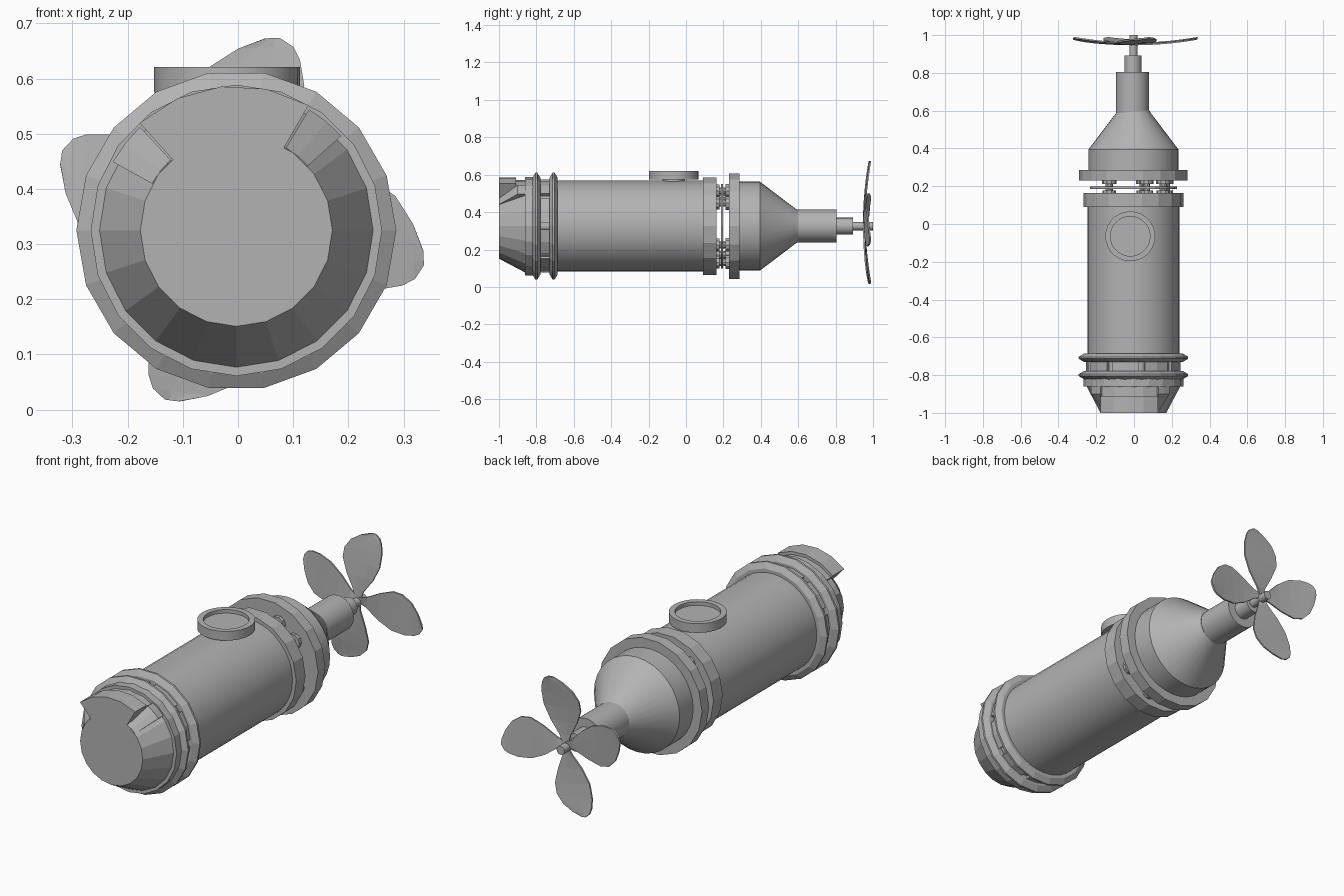
import bpy, bmesh
from math import sin, cos, radians, pi
from mathutils import Matrix, Vector

if "Cube" in bpy.data.objects:
    bpy.data.objects.remove(bpy.data.objects["Cube"])

CX, CZ = -0.003, 0.325          # long axis of the hull

grey = bpy.data.materials.new("dark_grey")
grey.diffuse_color = (.45, .45, .45, 1)
grey.use_nodes = True
grey.node_tree.nodes["Principled BSDF"].inputs["Base Color"].default_value = grey.diffuse_color


def finish(name, bm, smooth=None):
    bmesh.ops.recalc_face_normals(bm, faces=bm.faces)
    me = bpy.data.meshes.new(name)
    bm.to_mesh(me)
    bm.free()
    me.materials.append(grey)
    ob = bpy.data.objects.new(name, me)
    bpy.context.collection.objects.link(ob)
    if smooth:
        bpy.ops.object.select_all(action='DESELECT')
        ob.select_set(True)
        bpy.context.view_layer.objects.active = ob
        bpy.ops.object.shade_smooth_by_angle(angle=radians(smooth))
    return ob


def loft(bm, loops):
    """Skin equal-length point loops and cap both ends."""
    rows = [[bm.verts.new(p) for p in lp] for lp in loops]
    n = len(rows[0])
    for a, b in zip(rows, rows[1:]):
        for i in range(n):
            j = (i + 1) % n
            bm.faces.new((a[i], a[j], b[j], b[i]))
    bm.faces.new(rows[0])
    bm.faces.new(rows[-1])


def lathe(name, prof, n=18, x=CX, z=CZ, smooth=None):
    """Turned part along y; prof is (y, radius) pairs."""
    bm = bmesh.new()
    loft(bm, [[(x + r * cos(2 * pi * i / n), y, z + r * sin(2 * pi * i / n))
               for i in range(n)] for y, r in prof])
    return finish(name, bm, smooth)


def sector(name, a0, a1, sections, steps=4):
    """Curved wedge along y; sections are (y, inner radius, outer radius)."""
    ang = [radians(a0 + (a1 - a0) * i / steps) for i in range(steps + 1)]
    bm = bmesh.new()
    loft(bm, [[(CX + r * cos(a), y, CZ + r * sin(a))
               for r, seq in ((ro, ang), (ri, ang[::-1])) for a in seq]
              for y, ri, ro in sections])
    return finish(name, bm)


# Nose: tapered front, raised visor and side panels
lathe("nose", [(-1, .174), (-.86, .248), (-.86, .264), (-.80, .264)], 20)
sector("nose_visor", 60, 132, [(-1, .10, .262), (-.91, .10, .262),
                               (-.91, .10, .247), (-.85, .10, .247)])
for i, (a0, a1) in enumerate(((42, 59), (133, 151))):
    sector(f"nose_side_panel_{i}", a0, a1,
           [(-.998, .12, .175), (-.90, .12, .256), (-.85, .12, .256)], 2)

# Front collar: bevelled rings with spaced pads between
for i, y in enumerate((-.80, -.708)):
    lathe(f"collar_ring_{i}", [(y - .022, .262), (y - .005, .29),
                               (y + .005, .29), (y + .022, .262)])
lathe("collar_core", [(-.82, .235), (-.68, .235)])
for i in range(9):
    sector(f"collar_pad_{i}", i * 40 + 4, i * 40 + 36,
           [(-.785, .22, .25), (-.725, .22, .25)], 2)

# Main hull and its rear flange
lathe("hull", [(-.72, .243), (.10, .243)], 40, smooth=30)
lathe("hull_flange", [(.09, .264), (.163, .264)])

# Open coupling: thin disc and studs
lathe("coupling_disc", [(.186, .23), (.199, .23)])
for i, a in enumerate((130, 70, 38, -30, -75, -130)):
    x, z = CX + .2 * cos(radians(a)), CZ + .2 * sin(radians(a))
    lathe(f"stud_{i}", [(.155, .036), (.178, .036), (.178, .02), (.212, .02),
                        (.212, .038), (.235, .038)], 10, x, z)

# Tail: flange, cone and stepped shaft
lathe("tail_flange", [(.23, .287), (.287, .287)])
lathe("tail_cone", [(.28, .238), (.395, .238), (.59, .09), (.60, .085)], 32, smooth=25)
lathe("tail_tube", [(.57, .088), (.805, .088)], 24, x=-.008, smooth=30)
lathe("shaft_step", [(.79, .045), (.893, .045)], 20, x=-.006, smooth=30)
lathe("propeller_shaft", [(.88, .022), (1.0, .022)], 12, smooth=35)

# Propeller: four swept blades given as left and right edge points
blade = [((-.012, .0), (.012, .0)), ((-.025, .05), (.03, .045)),
         ((-.062, .12), (.078, .11)), ((-.088, .19), (.112, .18)),
         ((-.082, .24), (.12, .25)), ((-.05, .285), (.112, .297)),
         ((0, .317), (.10, .32)), ((.05, .336), (.075, .336))]
for k, (turn, size) in enumerate(((0, 1), (0, 1), (10, 1), (10, 1))):
    bm = bmesh.new()
    rot = Matrix.Rotation(k * pi / 2 + radians(turn), 4, 'Y')
    rows = []
    for lo, hi in blade:
        row = []
        for t in (0, .33, .67, 1):
            x = lo[0] + (hi[0] - lo[0]) * t
            z = lo[1] + (hi[1] - lo[1]) * t
            y = .953 + .03 * (z / .335) ** 2 + .006 * (t - .5)
            row.append(bm.verts.new(rot @ Vector((x * size, y, z * size))
                                    + Vector((0, 0, .337))))
        rows.append(row)
    for a, b in zip(rows, rows[1:]):
        for i in range(3):
            bm.faces.new((a[i], a[i + 1], b[i + 1], b[i]))
    ob = finish(f"propeller_blade_{k}", bm)
    mod = ob.modifiers.new("thickness", 'SOLIDIFY')
    mod.thickness, mod.offset = .008, 0

# Top hatch: neck with a recessed round rim
hatch = lathe("top_hatch", [(.54, .06), (.577, .06), (.575, .132), (.621, .132),
                            (.621, .105), (.603, .105)], 28, 0, 0, 30)
hatch.data.transform(Matrix.Translation((-.02, -.065, 0)) @ Matrix.Rotation(pi / 2, 4, 'X'))
